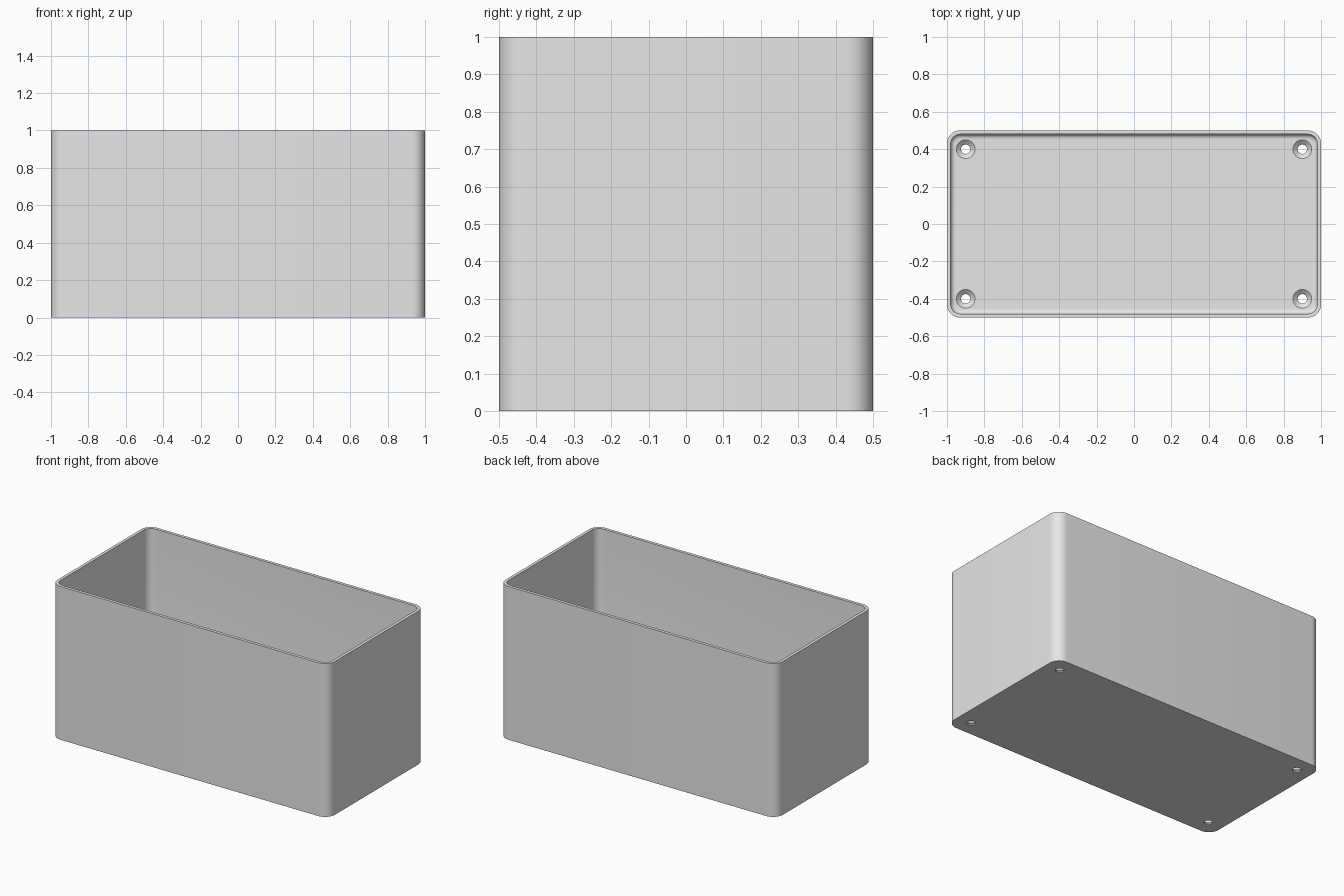
import bpy, bmesh, math

cube = bpy.data.objects.get("Cube")
if cube:
    bpy.data.objects.remove(cube, do_unlink=True)

HALF_X, HALF_Y, HEIGHT = 1.0, 0.5, 1.0
CORNER, WALL, FLOOR, FILLET = 0.07, 0.02, 0.03, 0.025
HOLE_R, SINK_R, SINK_DEPTH = 0.025, 0.05, 0.022

grey = bpy.data.materials.new("light grey plastic")
grey.use_nodes = True
colour = (0.8, 0.8, 0.8, 1)
grey.diffuse_color = colour
grey.node_tree.nodes["Principled BSDF"].inputs["Base Color"].default_value = colour


def make_object(name, bm):
    bmesh.ops.recalc_face_normals(bm, faces=bm.faces)
    mesh = bpy.data.meshes.new(name)
    bm.to_mesh(mesh)
    bm.free()
    mesh.materials.append(grey)
    obj = bpy.data.objects.new(name, mesh)
    bpy.context.collection.objects.link(obj)
    return obj


def loft(bm, rings):
    """Join rings of points into a closed, capped skin."""
    loops = [[bm.verts.new(p) for p in ring] for ring in rings]
    for a, b in zip(loops, loops[1:]):
        for i in range(len(a)):
            j = (i + 1) % len(a)
            bm.faces.new((a[i], a[j], b[j], b[i]))
    bm.faces.new(loops[0])
    bm.faces.new(loops[-1])


def rounded_rect(inset, z, steps=10):
    r = CORNER - inset
    points = []
    for k, (sx, sy) in enumerate(((1, 1), (-1, 1), (-1, -1), (1, -1))):
        for i in range(steps + 1):
            a = (k + i / steps) * math.pi / 2
            points.append((sx * (HALF_X - CORNER) + r * math.cos(a),
                           sy * (HALF_Y - CORNER) + r * math.sin(a), z))
    return points


def circle(cx, cy, r, z, sides=32):
    turn = 2 * math.pi / sides
    return [(cx + r * math.cos(i * turn), cy + r * math.sin(i * turn), z)
            for i in range(sides)]


# Open box: outer wall, rim, inner wall, then a fillet into the floor
profile = [(0, 0), (0, HEIGHT), (WALL, HEIGHT)]
for i in range(7):
    a = i / 6 * math.pi / 2
    profile.append((WALL + FILLET * (1 - math.cos(a)),
                    FLOOR + FILLET * (1 - math.sin(a))))
bm = bmesh.new()
loft(bm, [rounded_rect(inset, z) for inset, z in profile])
box = make_object("open_box", bm)

# Countersunk screw holes through the floor corners
bm = bmesh.new()
for sx in (-1, 1):
    for sy in (-1, 1):
        stations = ((HOLE_R, -0.1), (HOLE_R, FLOOR - SINK_DEPTH),
                    (SINK_R, FLOOR), (SINK_R, FLOOR + 0.1))
        loft(bm, [circle(sx * 0.9, sy * 0.4, r, z) for r, z in stations])
cutter = make_object("screw_hole_cutter", bm)
cutter.hide_render = True
cutter.hide_viewport = True

cut = box.modifiers.new("screw_holes", "BOOLEAN")
cut.operation = "DIFFERENCE"
cut.solver = "EXACT"
cut.object = cutter

# Bake the holes, then smooth the rounded corners
bpy.context.view_layer.update()
baked = bpy.data.meshes.new_from_object(
    box.evaluated_get(bpy.context.evaluated_depsgraph_get()))
box.modifiers.clear()
box.data = baked
bpy.data.objects.remove(cutter, do_unlink=True)
bpy.context.view_layer.objects.active = box
box.select_set(True)
bpy.ops.object.shade_smooth_by_angle(angle=math.radians(30))
